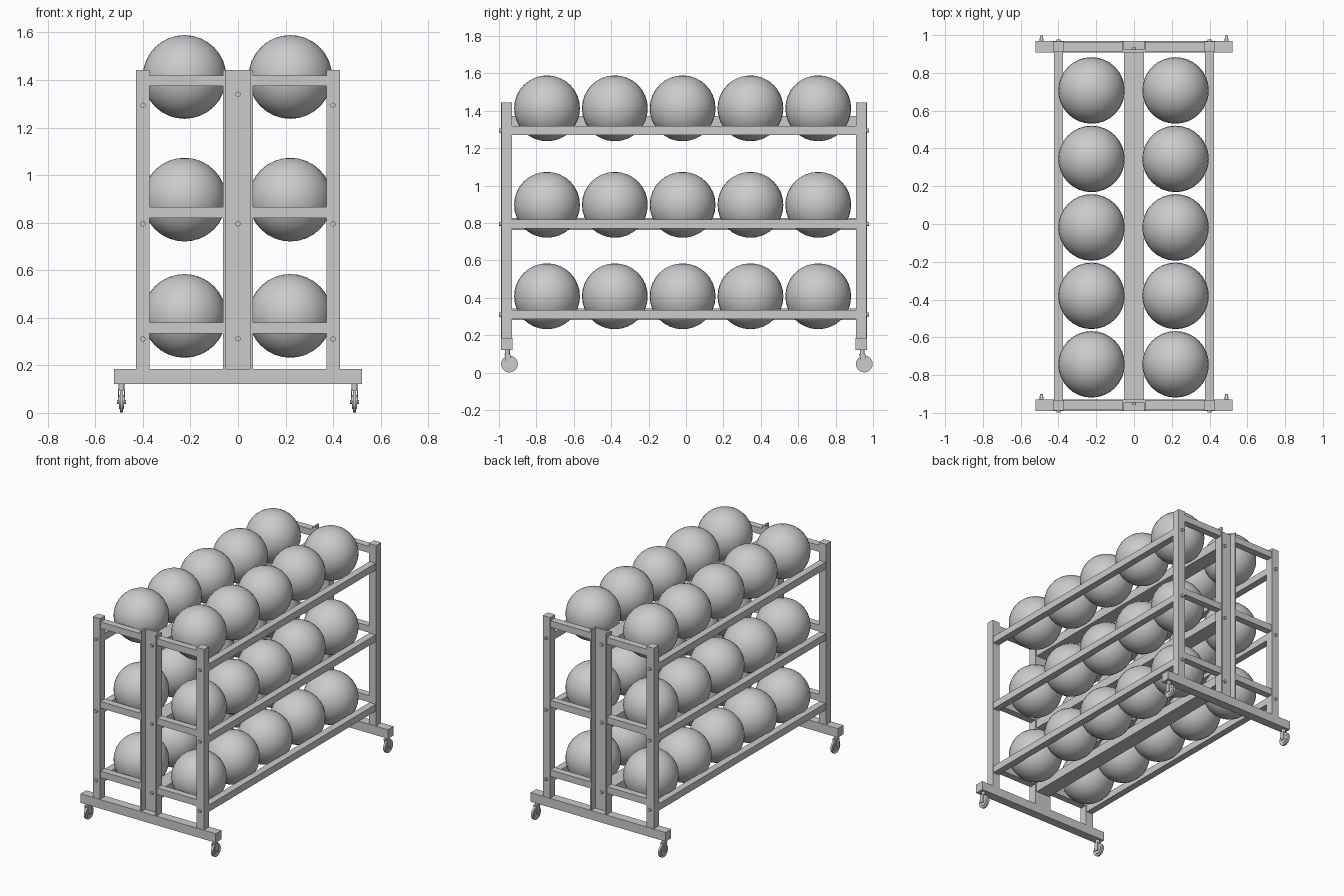
import bpy
import bmesh
from math import pi
from mathutils import Matrix, Vector

cube = bpy.data.objects.get("Cube")
if cube:
    bpy.data.objects.remove(cube, do_unlink=True)

GREY = (0.6, 0.6, 0.6, 1.0)
grey = bpy.data.materials.new("neutral grey")
grey.use_nodes = True
grey.diffuse_color = GREY
grey.node_tree.nodes["Principled BSDF"].inputs["Base Color"].default_value = GREY


def finish(name, bm, smooth=False):
    mesh = bpy.data.meshes.new(name)
    bm.to_mesh(mesh)
    bm.free()
    mesh.materials.append(grey)
    obj = bpy.data.objects.new(name, mesh)
    bpy.context.collection.objects.link(obj)
    if smooth:
        bpy.ops.object.select_all(action='DESELECT')
        obj.select_set(True)
        bpy.context.view_layer.objects.active = obj
        bpy.ops.object.shade_smooth_by_angle(angle=0.7)


def add_box(bm, x, y, z):
    """Box from three (low, high) ranges."""
    size = Vector((x[1] - x[0], y[1] - y[0], z[1] - z[0]))
    mid = Vector((sum(x), sum(y), sum(z))) / 2
    bmesh.ops.create_cube(bm, size=1, matrix=Matrix.Translation(mid) @ Matrix.Diagonal(size).to_4x4())


def box(name, x, y, z):
    bm = bmesh.new()
    add_box(bm, x, y, z)
    finish(name, bm)


def add_rod(bm, centre, radius, length, axis='Z', sides=16):
    turn = {'X': Matrix.Rotation(pi / 2, 4, 'Y'),
            'Y': Matrix.Rotation(pi / 2, 4, 'X'),
            'Z': Matrix.Identity(4)}[axis]
    bmesh.ops.create_cone(bm, cap_ends=True, segments=sides, radius1=radius, radius2=radius,
                          depth=length, matrix=Matrix.Translation(centre) @ turn)


FRONT, BACK = -0.959, 0.938      # centre lines of the two end frames
SIDE_RAILS = (0.311, 0.795, 1.294)
CENTRE_RAILS = (0.312, 0.795, 1.34)
END_BARS = (0.357, 0.842, 1.397)
BALL_ROWS = (0.408, 0.897, 1.413)


def caster(name, x, y):
    wheel_y, wheel_z = y + 0.015, 0.046
    bm = bmesh.new()
    add_rod(bm, (x, y + 0.004, 0.112), 0.013, 0.03)
    add_box(bm, (x - 0.015, x + 0.015), (y - 0.012, y + 0.022), (0.092, 0.1))
    for s in (-1, 1):
        cheek = x + s * 0.0135
        add_box(bm, (cheek - 0.002, cheek + 0.002), (y - 0.008, y + 0.022), (0.04, 0.1))
    add_rod(bm, (x, wheel_y, wheel_z), 0.008, 0.036, 'X')
    finish(name + "_fork", bm, True)
    bm = bmesh.new()
    add_rod(bm, (x, wheel_y, wheel_z), 0.045, 0.014, 'X', 24)
    add_rod(bm, (x, wheel_y, wheel_z), 0.03, 0.02, 'X', 24)
    finish(name + "_wheel", bm, True)


# End frames: base beam, corner posts, centre channel, cross bars, bolts, casters
for end, y, out in (("front", FRONT, -1), ("back", BACK, 1)):
    span = (y - 0.028, y + 0.028)
    box(end + "_base_beam", (-0.521, 0.521), (y - 0.031, y + 0.031), (0.122, 0.185))

    bm = bmesh.new()
    web = sorted((y - out * 0.029, y - out * 0.015))
    add_box(bm, (-0.064, 0.064), web, (0.185, 1.443))
    for s in (-1, 1):
        add_box(bm, sorted((s * 0.053, s * 0.064)), (y - 0.029, y + 0.029), (0.185, 1.443))
    finish(end + "_centre_channel", bm)

    bolts = bmesh.new()
    for z in CENTRE_RAILS:
        add_rod(bolts, (0, y - out * 0.01, z), 0.011, 0.014, 'Y')
    for side, s in (("left", 1), ("right", -1)):
        label = end + "_" + side
        box(label + "_post", sorted((s * 0.372, s * 0.428)), span, (0.185, 1.443))
        for z in END_BARS:
            box(label + "_cross_bar", sorted((s * 0.06, s * 0.374)),
                (y - 0.024, y + 0.024), (z - 0.023, z + 0.023))
        for z in SIDE_RAILS:
            add_rod(bolts, (s * 0.4, y + out * 0.031, z), 0.011, 0.018, 'Y')
        caster(label + "_caster", s * 0.49, y)
    finish(end + "_bolts", bolts, True)

# Long rails that carry the balls
inner = (FRONT + 0.026, BACK - 0.026)
for z in SIDE_RAILS:
    for side, s in (("left", 1), ("right", -1)):
        box(side + "_rail", sorted((s * 0.376, s * 0.424)), inner, (z - 0.024, z + 0.024))
for z in CENTRE_RAILS:
    box("centre_rail", (-0.053, 0.053), inner, (z - 0.032, z + 0.032))

# Three tiers of balls, two columns of five
for z in BALL_ROWS:
    for x in (-0.225, 0.22):
        for i in range(5):
            bm = bmesh.new()
            spot = Matrix.Translation((x, -0.743 + i * 0.3625, z))
            bmesh.ops.create_uvsphere(bm, u_segments=32, v_segments=16, radius=0.176, matrix=spot)
            finish("ball", bm, True)
